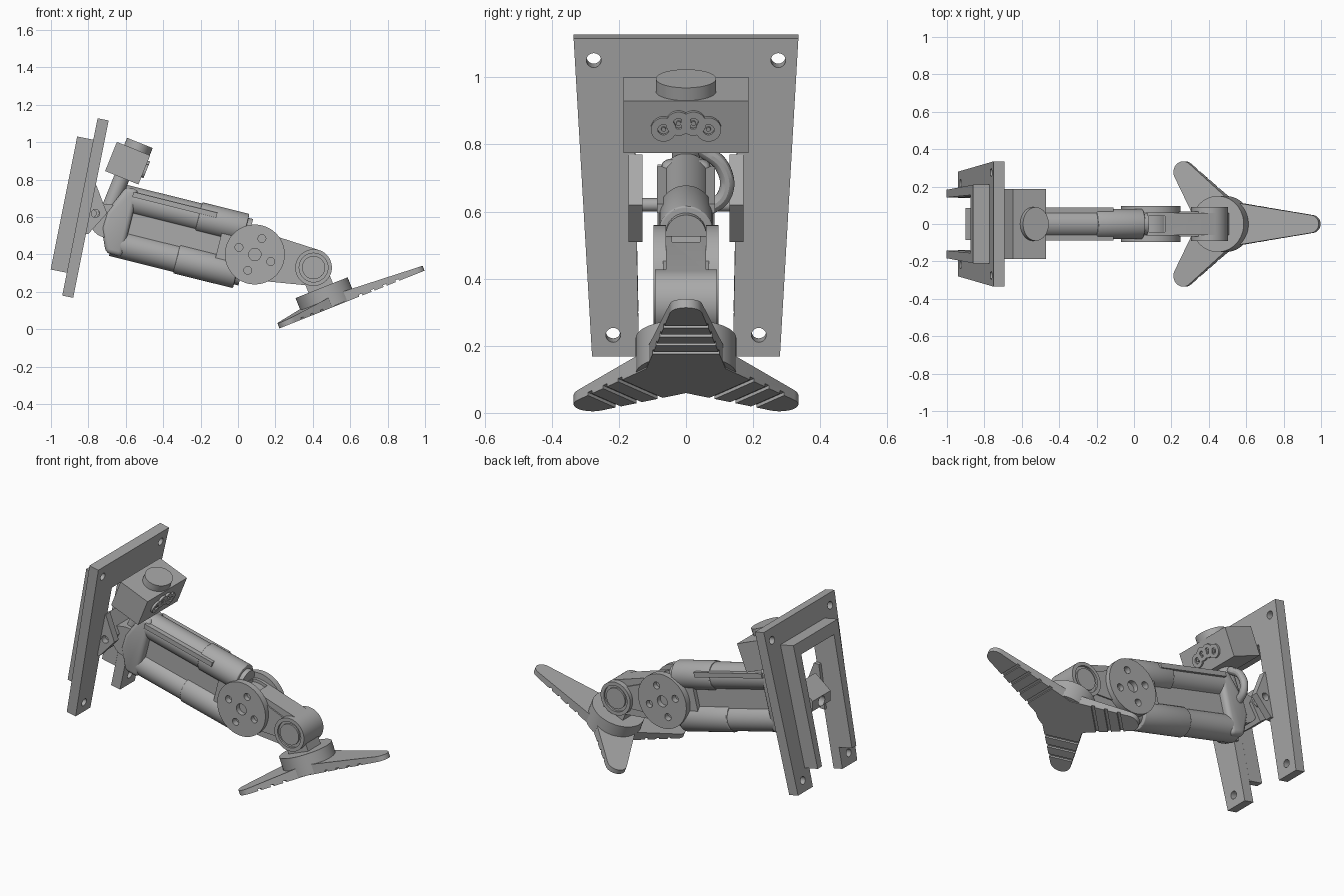
import bpy, bmesh, math
from mathutils import Matrix

cube = bpy.data.objects.get("Cube")
if cube:
    bpy.data.objects.remove(cube, do_unlink=True)

grey = bpy.data.materials.new("machined_grey")
grey.use_nodes = True
grey.diffuse_color = (0.4, 0.4, 0.4, 1)
grey.node_tree.nodes["Principled BSDF"].inputs["Base Color"].default_value = (0.4, 0.4, 0.4, 1)
parts = []


def frame(x, z, degrees):
    """Local axes of a tilted assembly, turned in the side plane."""
    return Matrix.Translation((x, 0, z)) @ Matrix.Rotation(-math.radians(degrees), 4, 'Y')


WORLD = frame(0, 0, 0)
PLATE = frame(-0.94, 0.18, -11.3)
BOX = frame(-0.59, 0.888, -22)
ARM = frame(0.09, 0.40, -14)
FOOT = frame(0.491, 0.112, 21.7)


def circle(a, b, r, n=40, squash=1):
    return [(a + squash * r * math.cos(math.tau * i / n), b + r * math.sin(math.tau * i / n)) for i in range(n)]


def rect(a0, a1, b0, b1):
    return [(a0, b0), (a1, b0), (a1, b1), (a0, b1)]


def hull(a0, b0, r0, a1, b1, r1, n=20):
    """Outline around two circles."""
    turn = math.atan2(b1 - b0, a1 - a0)
    alpha = math.acos((r0 - r1) / math.hypot(a1 - a0, b1 - b0))
    pts = []
    for a, b, r, start, end in ((a1, b1, r1, -alpha, alpha), (a0, b0, r0, alpha, math.tau - alpha)):
        for i in range(n + 1):
            t = turn + start + (end - start) * i / n
            pts.append((a + r * math.cos(t), b + r * math.sin(t)))
    return pts


def bake(obj):
    """Apply the modifiers of an object."""
    bpy.context.view_layer.update()
    dg = bpy.context.evaluated_depsgraph_get()
    mesh = bpy.data.meshes.new_from_object(obj.evaluated_get(dg))
    obj.modifiers.clear()
    obj.data = mesh


def solid(name, pts, lo, hi, axis='Y', at=WORLD, bevel=0, cuts=()):
    """Extrude an outline along one local axis; cuts are removed from it."""
    place = {'X': lambda a, b, d: (d, a, b), 'Y': lambda a, b, d: (a, d, b), 'Z': lambda a, b, d: (a, b, d)}[axis]
    bm = bmesh.new()
    rings = [[bm.verts.new(place(a, b, d)) for a, b in pts] for d in (lo, hi)]
    bm.faces.new(rings[0])
    bm.faces.new(rings[1])
    for i in range(len(pts)):
        j = (i + 1) % len(pts)
        bm.faces.new((rings[0][i], rings[0][j], rings[1][j], rings[1][i]))
    bmesh.ops.recalc_face_normals(bm, faces=bm.faces)
    mesh = bpy.data.meshes.new(name)
    bm.to_mesh(mesh)
    bm.free()
    mesh.materials.append(grey)
    obj = bpy.data.objects.new(name, mesh)
    bpy.context.scene.collection.objects.link(obj)
    obj.matrix_world = at
    parts.append(obj)
    if bevel:
        mod = obj.modifiers.new("bevel", 'BEVEL')
        mod.width, mod.segments, mod.limit_method = bevel, 3, 'ANGLE'
        bake(obj)
    carve(obj, cuts, at)
    return obj


def carve(obj, cuts, at):
    if not cuts:
        return
    cutters = [solid("cutter", *c, at=at) for c in cuts]
    for c in cutters:
        c.hide_render = True
        mod = obj.modifiers.new("cut", 'BOOLEAN')
        mod.operation, mod.solver, mod.object = 'DIFFERENCE', 'EXACT', c
    bake(obj)
    for c in cutters:
        parts.remove(c)
        bpy.data.objects.remove(c, do_unlink=True)


# Wall plate: tapered, open at the bottom, with four screw holes
opening = [(-0.14, 0), (-0.155, 0.78), (0.155, 0.78), (0.14, 0)]
plate_outline = [(-0.28, 0), (-0.335, 0.967), (0.335, 0.967), (0.28, 0)] + opening[::-1]
holes = [(circle(s * y, z, 0.022, 20), -0.1, 0.1, 'X') for s in (-1, 1) for y, z in ((0.275, 0.9), (0.217, 0.065))]
solid("wall_plate", plate_outline, 0, 0.06, 'X', PLATE, cuts=holes)

# Raised frame behind the plate
frame_outline = [(-0.183, 0.125), (-0.21, 0.85), (0.21, 0.85), (0.183, 0.125),
                 (0.142, 0.125), (0.155, 0.78), (-0.155, 0.78), (-0.142, 0.125)]
solid("rear_frame", frame_outline, -0.088, 0.001, 'X', PLATE)

# Shoulder hinge
for side, name in ((-1, "right"), (1, "left")):
    lo, hi = sorted((side * 0.13, side * 0.172))
    solid(name + "_hinge_lug", [(-0.757, 0.77), (-0.70, 0.62), (-0.80, 0.51), (-0.83, 0.51), (-0.79, 0.77)],
          lo, hi, cuts=[(circle(-0.762, 0.62, 0.022, 20), -0.2, 0.2)])
solid("hinge_pin", circle(-0.775, 0.62, 0.02, 20), -0.135, 0.135)
solid("hinge_block", [(-0.90, 0.60), (-0.90, 0.66), (-0.80, 0.74), (-0.74, 0.62), (-0.80, 0.52)],
      -0.085, 0.085, cuts=[(circle(0, 0.63, 0.03, 20), -0.95, -0.86, 'X')])
solid("shoulder_neck", hull(-0.765, 0.61, 0.05, -0.70, 0.58, 0.09), -0.065, 0.065)

# Control box with a knob and a four-pin connector
solid("control_box", rect(-0.096, 0.096, -0.084, 0.084), -0.187, 0.187, at=BOX)
solid("box_knob", circle(0.02, 0, 0.09, 48, 0.82), 0.08, 0.125, 'Z', BOX)
for y, z in ((-0.067, -0.004), (-0.022, 0.015), (0.022, 0.015), (0.067, -0.004)):
    solid("connector_socket", circle(y, z, 0.038, 28), 0.09, 0.108, 'X', BOX,
          cuts=[(circle(y, z, 0.017, 16), 0.098, 0.13, 'X')])
    solid("connector_pin", circle(y, z, 0.007, 10), 0.09, 0.106, 'X', BOX)
solid("box_post", circle(0, 0, 0.042, 28), -0.25, -0.07, 'Z', BOX)

# Cable loop beside the post
curve = bpy.data.curves.new("cable_loop", 'CURVE')
curve.dimensions, curve.bevel_depth, curve.bevel_resolution = '3D', 0.022, 4
path = curve.splines.new('BEZIER')
loop = [(-0.63, 0.04, 0.79), (-0.645, 0.11, 0.73), (-0.66, 0.115, 0.65), (-0.67, 0.05, 0.6)]
path.bezier_points.add(len(loop) - 1)
for p, co in zip(path.bezier_points, loop):
    p.co = co
    p.handle_left_type = p.handle_right_type = 'AUTO'
curve.materials.append(grey)
tmp = bpy.data.objects.new("cable_path", curve)
bpy.context.scene.collection.objects.link(tmp)
bpy.context.view_layer.update()
mesh = bpy.data.meshes.new_from_object(tmp.evaluated_get(bpy.context.evaluated_depsgraph_get()))
bpy.data.objects.remove(tmp, do_unlink=True)
cable = bpy.data.objects.new("cable_loop", mesh)
bpy.context.scene.collection.objects.link(cable)
parts.append(cable)

# Arm: two tubes with sleeves, joined by end blocks and a recessed web
for name, z, start, end in (("upper", 0.122, -0.34, -0.08), ("lower", -0.122, -0.4, -0.07)):
    solid(name + "_tube", circle(0, z, 0.074), -0.755, -0.1, 'X', ARM)
    solid(name + "_sleeve", circle(0, z, 0.081), start, end, 'X', ARM, bevel=0.006)
    solid(name + "_tube_tip", circle(0, z, 0.06), -0.1, end + 0.025, 'X', ARM)
solid("arm_rear_block", [(-0.755, 0.185), (-0.685, 0.185), (-0.685, -0.185), (-0.775, -0.185), (-0.83, -0.06), (-0.825, 0.03)],
      -0.074, 0.074, at=ARM, bevel=0.025)
solid("arm_web", rect(-0.7, -0.1, -0.12, 0.12), -0.035, 0.035, at=ARM)
solid("arm_front_block", rect(-0.2, -0.09, -0.12, 0.12), -0.06, 0.06, at=ARM)
solid("knee_core", circle(0, 0, 0.11), -0.062, 0.062, at=ARM)
for side, name in ((-1, "right"), (1, "left")):
    lo, hi = sorted((side * 0.05, side * 0.087))
    solid(name + "_rail", rect(-0.71, -0.248, 0.14, 0.168), lo, hi, at=ARM)

    # Knee disc with bolt holes and a hub
    lo, hi = sorted((side * 0.06, side * 0.097))
    bolts = [(circle(0.093 * math.cos(t), 0.093 * math.sin(t), 0.021, 20), -0.2, 0.2)
             for t in (math.radians(80 + 90 * i) for i in range(4))]
    solid(name + "_knee_disc", circle(0, 0, 0.16, 64), lo, hi, at=ARM,
          cuts=bolts + [(circle(0, 0, 0.033, 24), -0.2, 0.2)])

    # Ankle cap with a recessed ring
    lo, hi = sorted((side * 0.045, side * 0.092))
    solid(name + "_ankle_cap", circle(0.404, 0.33, 0.098, 48), lo, hi,
          cuts=[(circle(0.404, 0.33, 0.077), *sorted((side * 0.08, side * 0.2)))])
    lo, hi = sorted((side * 0.04, side * 0.09))
    solid(name + "_ankle_pin", circle(0.404, 0.33, 0.062), lo, hi)

# Link from knee to ankle
solid("ankle_link", hull(0.09, 0.395, 0.132, 0.404, 0.33, 0.098), -0.06, 0.06,
      cuts=[(rect(0.07, 0.165, 0.46, 0.6), -0.042, 0.042)])
solid("link_rib", hull(0.13, 0.39, 0.1, 0.404, 0.33, 0.05), -0.068, 0.068)

# Foot: hub, ankle stem and three tapered toes with grooved soles
solid("foot_hub", circle(0, 0, 0.15, 64), 0.004, 0.119, 'Z', FOOT)
solid("ankle_stem", rect(-0.075, 0.065, 0.1, 0.2), -0.06, 0.06, at=FOOT)
for name, angle, reach, tip in (("front_toe", 0, 0.497, 0.048), ("left_toe", 130, 0.364, 0.056), ("right_toe", -130, 0.364, 0.056)):
    at = FOOT @ Matrix.Rotation(math.radians(angle), 4, 'Z')
    toe = solid(name, hull(0, 0, 0.125, reach, 0, tip), 0, 0.06, 'Z', at)
    for v in toe.data.vertices:
        if v.co.z > 0.01:
            v.co.z = 0.064 - 0.036 * max(0, v.co.x) / (reach + tip)
    carve(toe, [(rect(x, x + 0.018, -0.2, 0.2), -0.02, 0.01, 'Z') for x in (0.17, 0.24, 0.31, 0.38) if x < reach], at)

# Smooth round surfaces, keep hard edges
bpy.ops.object.select_all(action='DESELECT')
for obj in parts:
    obj.select_set(True)
bpy.context.view_layer.objects.active = parts[0]
bpy.ops.object.shade_smooth_by_angle(angle=math.radians(30))
